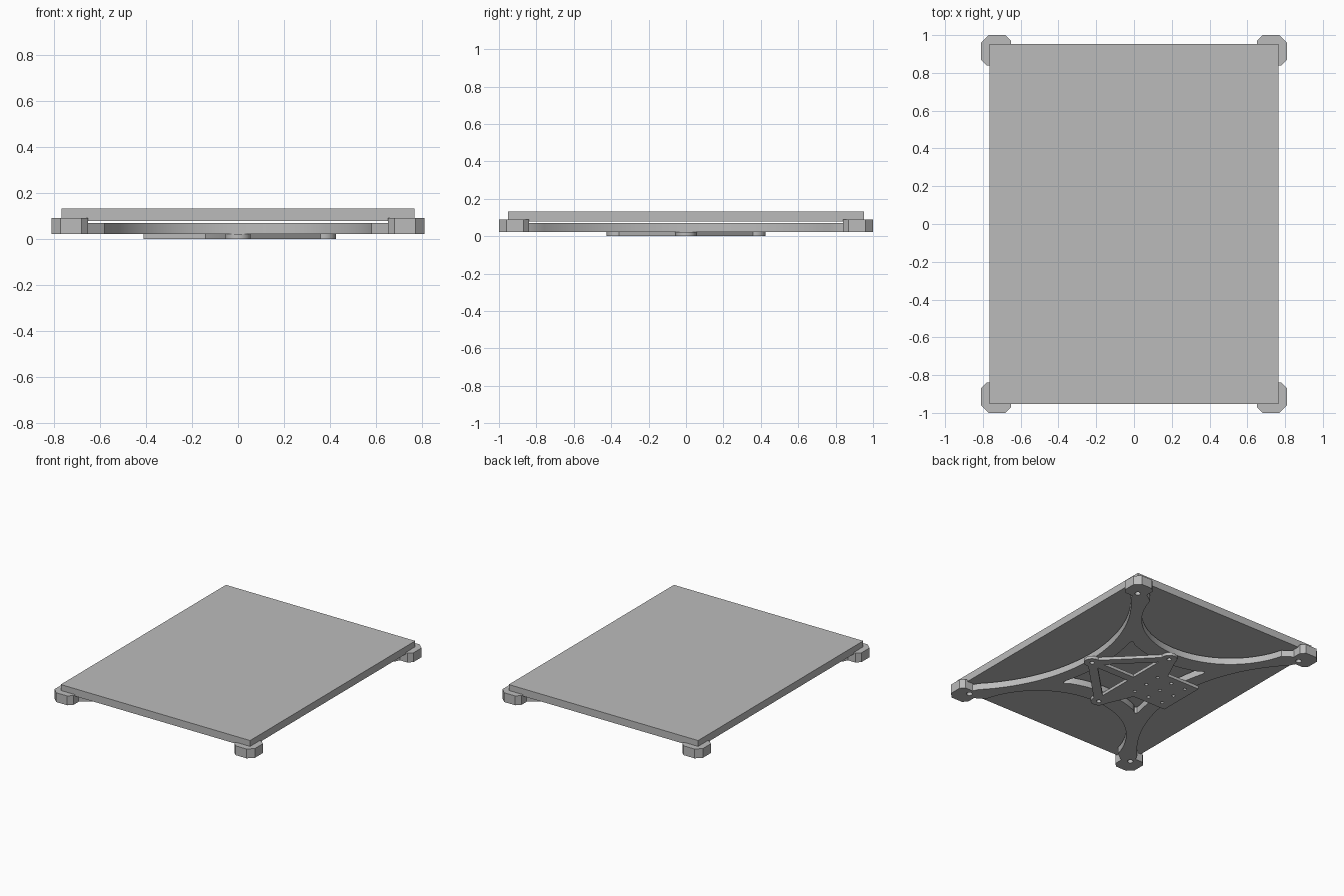
import bpy
from math import sin, cos, radians, sqrt

cube = bpy.data.objects.get("Cube")
if cube:
    bpy.data.objects.remove(cube, do_unlink=True)

grey = bpy.data.materials.new("plain grey")
grey.use_nodes = True
GREY = (0.5, 0.5, 0.5, 1)
grey.diffuse_color = GREY
grey.node_tree.nodes["Principled BSDF"].inputs["Base Color"].default_value = GREY


def slab(name, loops, z0, z1):
    """Flat plate: first loop is the outline, the others are holes."""
    curve = bpy.data.curves.new(name, "CURVE")
    curve.dimensions = "2D"
    curve.fill_mode = "BOTH"
    curve.extrude = (z1 - z0) / 2
    for loop in loops:
        spline = curve.splines.new("POLY")
        spline.points.add(len(loop) - 1)
        for point, (x, y) in zip(spline.points, loop):
            point.co = (x, y, 0, 1)
        spline.use_cyclic_u = True
    obj = bpy.data.objects.new(name, curve)
    bpy.context.collection.objects.link(obj)
    obj.location.z = (z0 + z1) / 2
    bpy.ops.object.select_all(action="DESELECT")
    obj.select_set(True)
    bpy.context.view_layer.objects.active = obj
    bpy.ops.object.convert(target="MESH")
    obj = bpy.context.object
    obj.data.materials.clear()
    obj.data.materials.append(grey)
    bpy.ops.object.shade_smooth_by_angle(angle=radians(30))
    return obj


def arc(cx, cy, r, a0, a1, n=14):
    steps = [radians(a0 + (a1 - a0) * i / n) for i in range(n + 1)]
    return [(cx + r * cos(a), cy + r * sin(a)) for a in steps]


def hole(cx, cy, r):
    return arc(cx, cy, r, 0, 345, 23)


def mirror_quadrants(q):
    """Close a loop from a first-quadrant run going from the y axis to the x axis."""
    right = q + [(x, -y) for x, y in reversed(q)]
    loop = right + [(-x, y) for x, y in reversed(right)]
    clean = []
    for p in loop:
        if not clean or abs(p[0] - clean[-1][0]) + abs(p[1] - clean[-1][1]) > 1e-5:
            clean.append(p)
    if abs(clean[0][0] - clean[-1][0]) + abs(clean[0][1] - clean[-1][1]) < 1e-5:
        clean.pop()
    return clean


SIGNS = [(1, 1), (-1, 1), (-1, -1), (1, -1)]
CORNER = [(0.65, 0.97), (0.68, 1), (0.77, 1), (0.81, 0.96), (0.81, 0.87), (0.78, 0.84)]


def end_curve(x, grow):
    return 1.015 - sqrt((0.6 + grow) ** 2 - x * x)


def side_curve(y, grow):
    return 1.54 - sqrt((1.16 + grow) ** 2 - y * y)


# Bed plate
slab("bed_plate", [[(0.765 * x, 0.953 * y) for x, y in SIGNS]], 0.079, 0.133)

# Four-armed frame with concave edges and a lobed opening
outer = arc(0, 1.015, 0.6, -90, -15, 20)
outer += [(0.65, 0.91)] + CORNER + [(0.72, 0.84)]
outer += [(side_curve(y, 0), y) for y in [0.8 - 0.04 * i for i in range(21)]]
inner = [(x, end_curve(x, 0.13)) for x in [0.029 * i for i in range(11)]]
inner += [(0.31, 0.365), (0.325, 0.355)]
inner += [(side_curve(y, 0.1), y) for y in [0.033 * i for i in range(10, -1, -1)]]
screws = [hole(0.71 * x, 0.885 * y, 0.02) for x, y in SIGNS]
slab("support_frame", [mirror_quadrants(outer), mirror_quadrants(inner)] + screws, 0.022, 0.07)

# Corner clips: a floor below the plate and a lip around its corner
pad = CORNER + [(0.68, 0.84), (0.65, 0.87)]
lip = CORNER + [(0.765, 0.84), (0.765, 0.953), (0.65, 0.953)]
names = ["back_left", "back_right", "front_right", "front_left"]
for name, (sx, sy) in zip(names, SIGNS):
    slab(name + "_clip_floor", [[(sx * x, sy * y) for x, y in pad]], 0.07, 0.079)
    clip = slab(name + "_clip_lip", [[(sx * x, sy * y) for x, y in lip]], 0.07, 0.09)

# Mounting bracket: three bosses joined by bars, and a drilled plate
B, R = 0.37, 0.055
outline = [(-0.41, -0.17), (-0.14, -0.17)]
outline += arc(0, -B, R, 180, 372) + arc(B, 0, R, -102, 102) + arc(0, B, R, -12, 180)
outline += [(-0.14, 0.19), (-0.41, 0.19)]
windows = [[(0.03, s * 0.03), (0.295, s * 0.03), (0.03, s * 0.295)] for s in (1, -1)]
drills = [hole(x, y, 0.012) for x in (-0.34, -0.22, -0.1) for y in (-0.11, 0.01, 0.13)]
drills += [hole(x, y, 0.016) for x, y in ((0, -B), (B, 0), (0, B))]
slab("mounting_bracket", [outline] + windows + drills, 0, 0.022)
